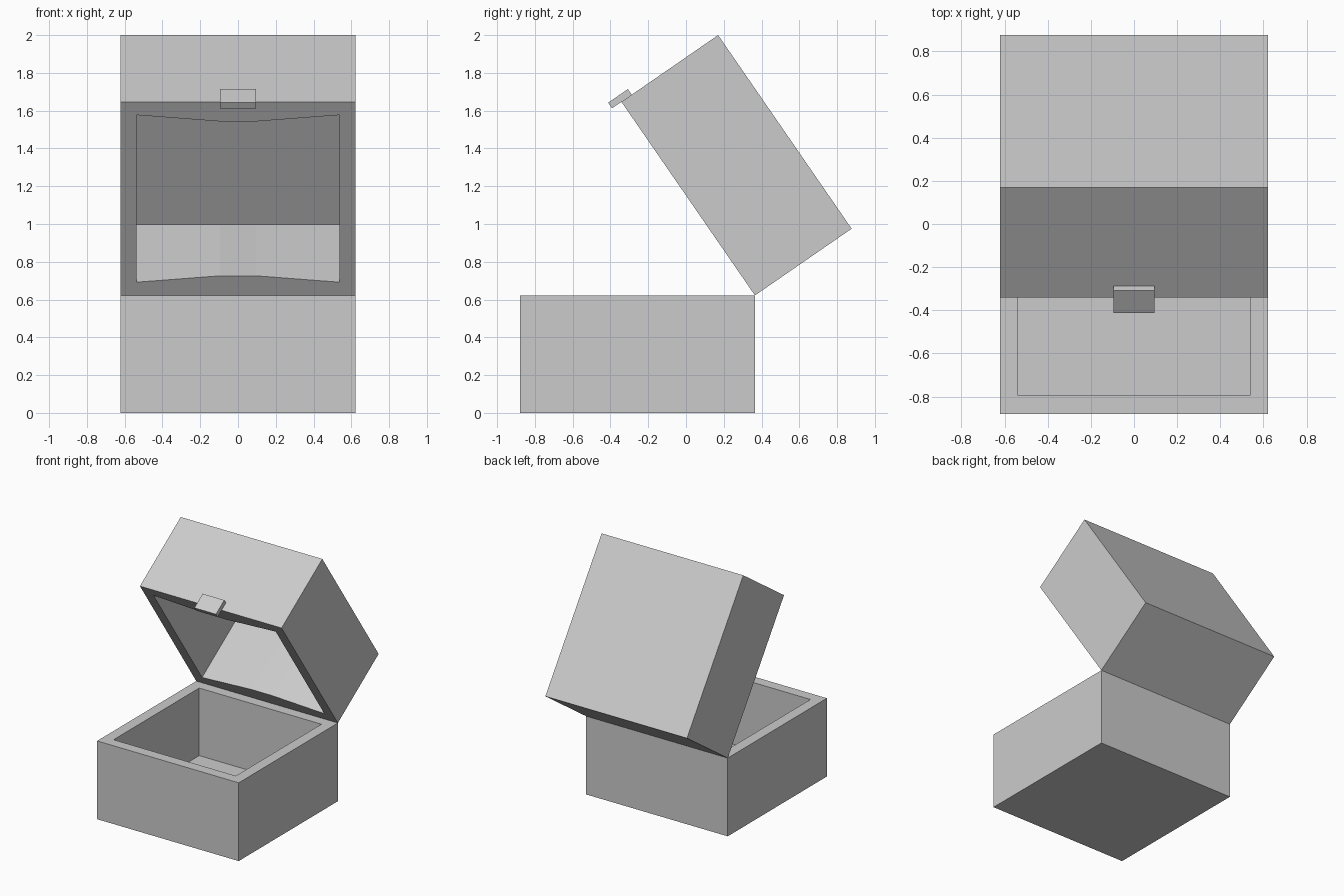
import bpy
import bmesh
from math import radians
from mathutils import Matrix, Vector

cube = bpy.data.objects.get("Cube")
if cube:
    bpy.data.objects.remove(cube, do_unlink=True)

SIDE = 1.245      # square footprint
HEIGHT = 0.622    # height of each half
WALL = 0.085      # wall thickness
LATCH = 0.095     # half width of the latch
BOW = 0.041       # inward bulge of the lid's rim
OPENING = radians(-55.4)
HINGE = Vector((0, 0.365, HEIGHT))

grey = bpy.data.materials.new("plain_grey")
grey.use_nodes = True
grey.diffuse_color = (0.6, 0.6, 0.6, 1)
grey.node_tree.nodes["Principled BSDF"].inputs["Base Color"].default_value = (0.6, 0.6, 0.6, 1)


def finish(name, bm):
    bmesh.ops.recalc_face_normals(bm, faces=bm.faces)
    mesh = bpy.data.meshes.new(name)
    bm.to_mesh(mesh)
    bm.free()
    mesh.materials.append(grey)
    obj = bpy.data.objects.new(name, mesh)
    bpy.context.collection.objects.link(obj)
    return obj


def ring(bm, inset, z, bow=0):
    """Square loop, hinge side on y = 0, with the two middle segments pushed in."""
    half = SIDE / 2 - inset
    front, back = inset - SIDE, -inset
    points = [(-half, front), (-LATCH, front + bow), (LATCH, front + bow), (half, front),
              (half, back), (LATCH, back - bow), (-LATCH, back - bow), (-half, back)]
    return [bm.verts.new((x, y, z)) for x, y in points]


def hollow_box(name, closed_z, floor_z, rim_z, bow=0):
    bm = bmesh.new()
    loops = [ring(bm, 0, closed_z), ring(bm, 0, rim_z),
             ring(bm, WALL, rim_z, bow), ring(bm, WALL, floor_z)]
    for a, b in zip(loops, loops[1:]):
        for i in range(len(a)):
            j = (i + 1) % len(a)
            bm.faces.new((a[i], a[j], b[j], b[i]))
    bm.faces.new(loops[0])
    bm.faces.new(loops[-1])
    return finish(name, bm)


# Lower half, open at the top
base = hollow_box("box_base", -HEIGHT, WALL - HEIGHT, 0)
base.matrix_world = Matrix.Translation(HINGE)

# Lid, open at the bottom and swung up about the back edge
swing = Matrix.Translation(HINGE) @ Matrix.Rotation(OPENING, 4, 'X')
lid = hollow_box("box_lid", HEIGHT, HEIGHT - WALL, 0, BOW)
lid.matrix_world = swing

# Latch plate on the lid's front, hanging past the rim
bm = bmesh.new()
bmesh.ops.create_cube(bm, size=1)
bmesh.ops.scale(bm, vec=(2 * LATCH, 0.036, 0.127), verts=bm.verts)
bmesh.ops.translate(bm, vec=(0, -SIDE - 0.018, 0.003), verts=bm.verts)
latch = finish("latch", bm)
latch.matrix_world = swing
